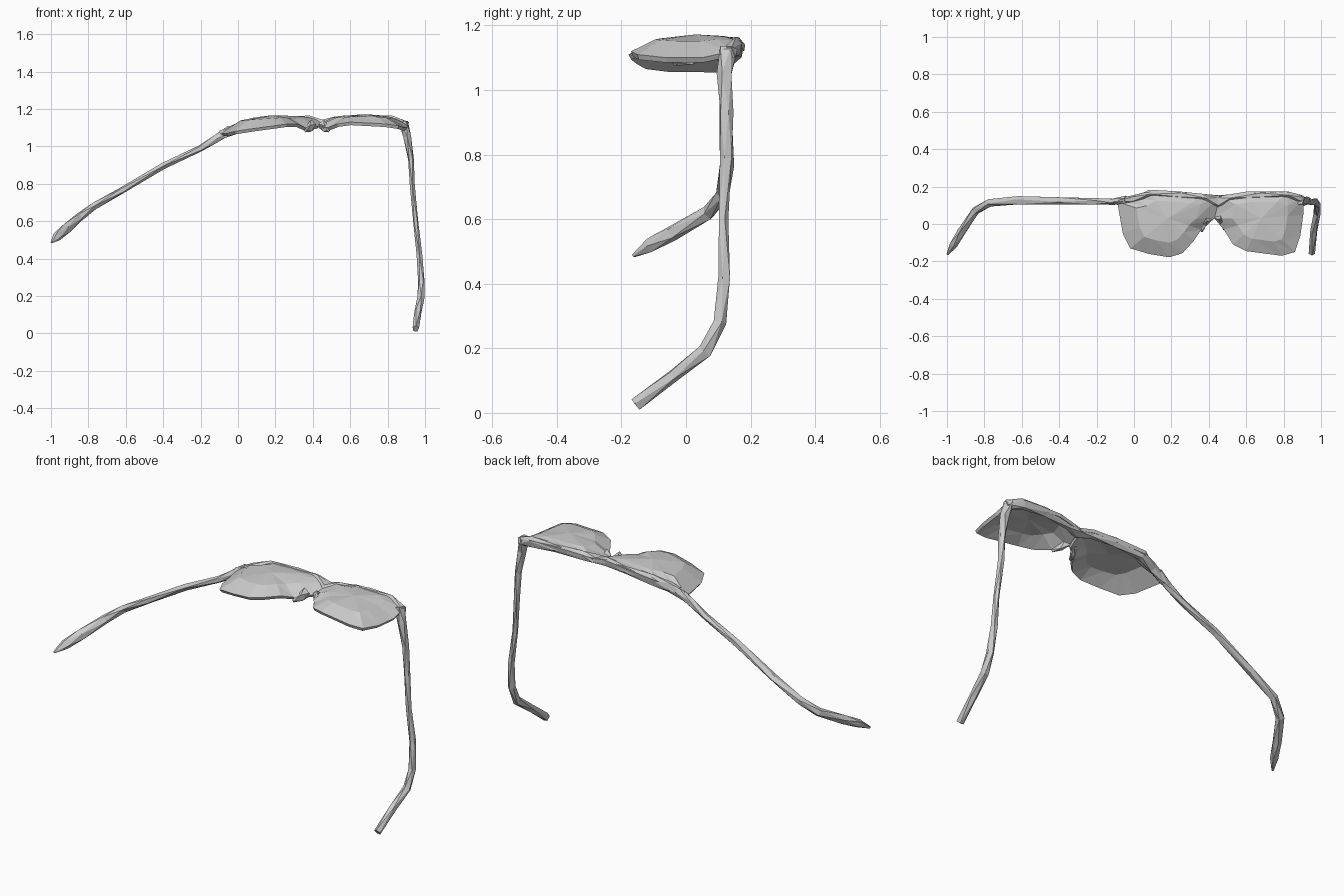
import bpy, math
from mathutils import Vector


def make(name, verts, faces):
    me = bpy.data.meshes.new(name)
    me.from_pydata([tuple(v) for v in verts], [], faces)
    me.update()
    ob = bpy.data.objects.new(name, me)
    bpy.context.collection.objects.link(ob)
    return ob


def sweep(name, pts, ref, sides=5):
    """Faceted tube; pts = (x, y, z, half width along ref, half width across)."""
    c = [Vector(p[:3]) for p in pts]
    verts, faces = [], []
    for i, p in enumerate(pts):
        t = (c[min(i + 1, len(c) - 1)] - c[max(i - 1, 0)]).normalized()
        v = t.cross(Vector(ref)).normalized()
        u = v.cross(t)
        for k in range(sides):
            a = 2 * math.pi * (k + 0.5 * (i % 2)) / sides
            verts.append(c[i] + u * math.cos(a) * p[3] + v * math.sin(a) * p[4])
    for i in range(len(pts) - 1):
        for k in range(sides):
            a, b = i * sides + k, i * sides + (k + 1) % sides
            d, e = a + sides, b + sides
            faces += [(a, b, d), (b, e, d)] if i % 2 == 0 else [(a, b, e), (a, e, d)]
    faces.append(tuple(reversed(range(sides))))
    faces.append(tuple(range(len(verts) - sides, len(verts))))
    return make(name, verts, faces)


def lens(name, rim, centre):
    """Thin domed shell from a rim outline up to a centre point."""
    c, n = Vector(centre), len(rim)
    verts = []
    for r in (1, 0.62):
        for p in rim:
            p = Vector(p)
            q = c + (p - c) * r
            q.z = p.z + (c.z - p.z) * (1 - r ** 2.6)
            verts.append(q)
    verts.append(c)
    faces = []
    for i in range(n):
        j = (i + 1) % n
        faces += [(i, j, n + j), (i, n + j, n + i), (n + i, n + j, 2 * n)]
    # outline runs clockwise from above, so flip to face upward
    ob = make(name, verts, [tuple(reversed(f)) for f in faces])
    m = ob.modifiers.new("thickness", 'SOLIDIFY')
    m.thickness, m.offset = 0.018, -1
    return ob


# Lenses
lens("left_lens", [
    (-0.09, 0.12, 1.07), (0.0, 0.14, 1.11), (0.08, 0.183, 1.14), (0.23, 0.175, 1.15),
    (0.38, 0.16, 1.155), (0.46, 0.15, 1.14), (0.43, 0.03, 1.11), (0.36, -0.03, 1.10),
    (0.32, -0.09, 1.12), (0.26, -0.155, 1.12), (0.19, -0.178, 1.11),
    (0.08, -0.16, 1.095), (-0.02, -0.13, 1.08), (-0.06, -0.05, 1.07)],
    (0.18, 0.03, 1.166))
lens("right_lens", [
    (0.46, 0.15, 1.14), (0.60, 0.173, 1.155), (0.82, 0.172, 1.15), (0.905, 0.14, 1.12),
    (0.905, 0.05, 1.10), (0.89, -0.06, 1.10), (0.86, -0.15, 1.11), (0.79, -0.17, 1.12),
    (0.60, -0.145, 1.13), (0.53, -0.11, 1.12), (0.48, -0.03, 1.10), (0.43, 0.03, 1.11)],
    (0.68, 0.03, 1.172))

# Brow bar joining both lenses
sweep("brow_bar", [
    (-0.09, 0.12, 1.06, 0.025, 0.018), (0.0, 0.135, 1.10, 0.03, 0.02),
    (0.09, 0.16, 1.125, 0.03, 0.02), (0.25, 0.155, 1.137, 0.026, 0.018),
    (0.38, 0.14, 1.14, 0.025, 0.02), (0.45, 0.12, 1.125, 0.022, 0.035),
    (0.52, 0.14, 1.135, 0.025, 0.02), (0.68, 0.155, 1.142, 0.026, 0.018),
    (0.82, 0.155, 1.135, 0.03, 0.02), (0.905, 0.13, 1.11, 0.025, 0.022)], (0, 0, 1))

# Nose pads
for name, x, y, tx in (("left_nose_pad", 0.40, 0.03, 0.36), ("right_nose_pad", 0.45, 0.04, 0.485)):
    sweep(name, [(x, y, 1.12, 0.03, 0.02), ((x + tx) / 2, y - 0.03, 1.095, 0.025, 0.014),
                 (tx, y - 0.07, 1.085, 0.01, 0.008)], (0, 0, 1), 4)

# Temples with bent ear tips
sweep("left_temple", [
    (-0.04, 0.13, 1.09, 0.022, 0.025), (-0.11, 0.12, 1.045, 0.018, 0.022),
    (-0.20, 0.12, 0.99, 0.018, 0.018), (-0.40, 0.125, 0.895, 0.022, 0.018),
    (-0.62, 0.125, 0.765, 0.024, 0.018), (-0.77, 0.115, 0.68, 0.022, 0.02),
    (-0.85, 0.07, 0.62, 0.022, 0.024), (-0.92, -0.04, 0.558, 0.022, 0.028),
    (-0.965, -0.11, 0.52, 0.02, 0.026), (-0.997, -0.163, 0.487, 0.006, 0.006)], (0, 1, 0))
sweep("right_temple", [
    (0.885, 0.13, 1.13, 0.03, 0.025), (0.905, 0.12, 1.05, 0.025, 0.022),
    (0.925, 0.125, 0.93, 0.022, 0.016), (0.932, 0.125, 0.79, 0.02, 0.014),
    (0.95, 0.115, 0.60, 0.016, 0.014), (0.97, 0.12, 0.42, 0.02, 0.016),
    (0.98, 0.103, 0.28, 0.022, 0.018), (0.978, 0.06, 0.19, 0.024, 0.02),
    (0.962, -0.04, 0.115, 0.02, 0.02), (0.95, -0.155, 0.025, 0.022, 0.018)], (0, 1, 0))
